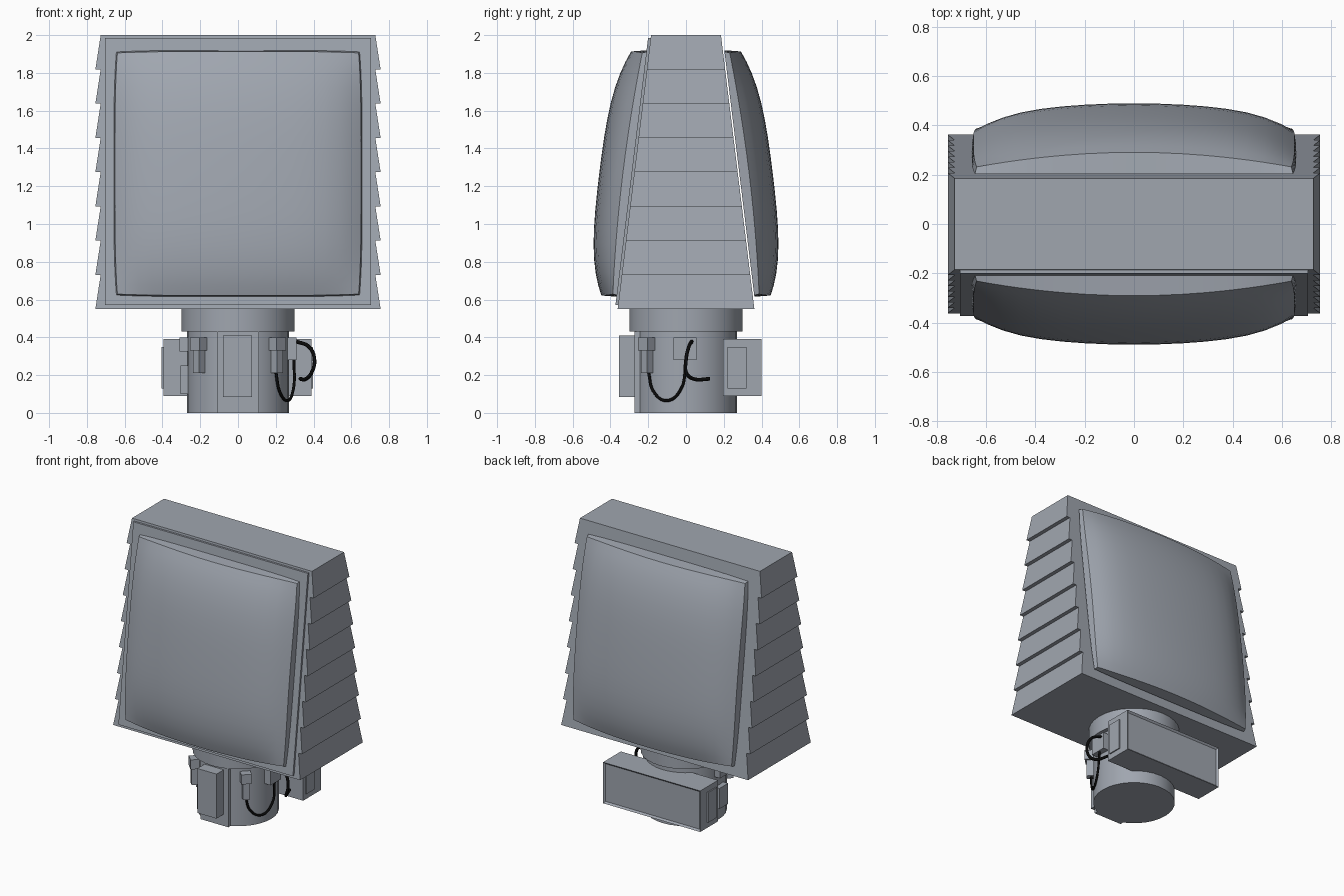
import bpy, bmesh, math
from mathutils import Matrix

if "Cube" in bpy.data.objects:
    bpy.data.objects.remove(bpy.data.objects["Cube"])

def material(name, rgb):
    m = bpy.data.materials.new(name)
    m.diffuse_color = (*rgb, 1)
    m.use_nodes = True
    m.node_tree.nodes["Principled BSDF"].inputs["Base Color"].default_value = m.diffuse_color
    return m

GREY = material("blue_grey_metal", (0.35, 0.38, 0.43))
BLACK = material("black_rubber", (0.003, 0.003, 0.003))

def finish(name, bm, mat=GREY, smooth=False):
    bmesh.ops.recalc_face_normals(bm, faces=bm.faces)
    me = bpy.data.meshes.new(name)
    bm.to_mesh(me)
    bm.free()
    me.materials.append(mat)
    ob = bpy.data.objects.new(name, me)
    bpy.context.collection.objects.link(ob)
    if smooth:
        bpy.ops.object.select_all(action='DESELECT')
        ob.select_set(True)
        bpy.context.view_layer.objects.active = ob
        bpy.ops.object.shade_smooth_by_angle(angle=math.radians(35))
    return ob

def hexa(bm, z0, z1, a, b):
    """Tapered block; a and b are (x0, x1, y0, y1) at the bottom and the top."""
    v = [bm.verts.new((r[i], r[j], z)) for r, z in ((a, z0), (b, z1))
         for i, j in ((0, 2), (1, 2), (1, 3), (0, 3))]
    for f in ((3, 2, 1, 0), (4, 5, 6, 7), (0, 1, 5, 4), (1, 2, 6, 5), (2, 3, 7, 6), (3, 0, 4, 7)):
        bm.faces.new([v[i] for i in f])

def box(name, x, y, z, turn=0, at=(0, 0)):
    bm = bmesh.new()
    hexa(bm, *z, (*x, *y), (*x, *y))
    bm.transform(Matrix.Translation((*at, 0)) @ Matrix.Rotation(turn, 4, 'Z'))
    return finish(name, bm)

def cylinder(name, r, z0, z1, sides=32):
    bm = bmesh.new()
    bmesh.ops.create_cone(bm, cap_ends=True, segments=sides, radius1=r, radius2=r, depth=z1 - z0,
                          matrix=Matrix.Translation((0, 0, (z0 + z1) / 2)))
    return finish(name, bm, smooth=True)

Z0, Z1 = 0.55, 2.0
def half_depth(z):
    return 0.362 - (z - Z0) / (Z1 - Z0) * 0.177

# Head: eight stacked louvre tiers, each flaring towards its bottom
bm = bmesh.new()
step = (Z1 - Z0) / 8
for i in range(8):
    za, zb = Z0 + i * step, Z0 + (i + 1) * step
    da, db = half_depth(za), half_depth(zb)
    hexa(bm, za, zb, (-0.755, 0.755, -da, da), (-0.727, 0.727, -db, db))
finish("louvred_head", bm)

# Raised front panel
bm = bmesh.new()
da, db = half_depth(0.57), half_depth(1.985)
hexa(bm, 0.57, 1.985, (-0.705, 0.705, -da - 0.014, -da + 0.02), (-0.705, 0.705, -db - 0.014, -db + 0.02))
finish("front_panel", bm)

# Cushion-shaped covers, front and back
def cover(name, side, lift):
    bm = bmesh.new()
    bmesh.ops.create_grid(bm, x_segments=16, y_segments=16, size=1)
    rim = [e for e in bm.edges if e.is_boundary]
    skirt = bmesh.ops.extrude_edge_only(bm, edges=rim)["geom"]
    base = {g for g in skirt if isinstance(g, bmesh.types.BMVert)}
    for v in bm.verts:
        u, w = (0.6 * t + 0.4 * math.sin(t * math.pi / 2) for t in v.co.xy)
        h = 0.035 + 0.06 * (1 - u**2) + 0.025 * (1 - w**2) + 0.065 * (1 - u**6) * (1 - w**4)
        grow = 1.0 if v in base else 0.99
        z = 1.2675 + 0.6525 * w * (1 - 0.012 * u**4) * grow
        if v in base:
            h = lift
        v.co = (0.658 * u * (1 - 0.02 * w**4) * grow, side * (half_depth(z) + h), z)
    bmesh.ops.holes_fill(bm, edges=[e for e in bm.edges if e.is_boundary], sides=0)
    finish(name, bm, smooth=True)

cover("front_cover", -1, 0.01)
cover("back_cover", 1, 0.008)

# Neck
cylinder("neck", 0.27, 0, 0.44)
cylinder("neck_collar", 0.30, 0.43, 0.56)
box("front_rail", (-0.112, 0.112), (-0.272, -0.2), (0, 0.43))
box("front_module", (-0.08, 0.075), (-0.355, -0.26), (0.085, 0.41))

# Rear equipment box with a recessed back face and side plates
bm = bmesh.new()
hexa(bm, 0.09, 0.39, (-0.395, 0.39, 0.195, 0.40), (-0.395, 0.39, 0.195, 0.40))
bm.normal_update()
back = [f for f in bm.faces if f.calc_center_median().y > 0.39]
bmesh.ops.inset_region(bm, faces=back, thickness=0.018)
for v in back[0].verts:
    v.co.y -= 0.012
finish("rear_box", bm)
for name, x in (("left", (-0.404, -0.394)), ("right", (0.389, 0.398))):
    box(name + "_box_plate", x, (0.22, 0.32), (0.13, 0.35))

# Connectors around the neck
for name, s in (("left", -1), ("right", 1)):
    turn, at = s * math.pi / 4, (s * 0.205, -0.205)
    box(name + "_socket", (-0.035, 0.035), (-0.035, 0.035), (0.33, 0.40), turn, at)
    box(name + "_plug", (-0.022, 0.022), (-0.025, 0.025), (0.21, 0.34), turn, at)
box("right_side_connector", (0.25, 0.31), (-0.065, 0.055), (0.28, 0.40))
box("left_side_connector", (-0.31, -0.25), (-0.05, 0.05), (0.325, 0.40))
box("left_side_block", (-0.305, -0.25), (-0.05, 0.05), (0.10, 0.25))

# Cables
def cable(name, pts, r):
    cu = bpy.data.curves.new(name, 'CURVE')
    cu.dimensions = '3D'
    cu.bevel_depth, cu.bevel_resolution, cu.resolution_u = r, 2, 8
    cu.use_fill_caps = True
    sp = cu.splines.new('BEZIER')
    sp.bezier_points.add(len(pts) - 1)
    for p, co in zip(sp.bezier_points, pts):
        p.co = co
        p.handle_left_type = p.handle_right_type = 'AUTO'
    cu.materials.append(BLACK)
    bpy.context.collection.objects.link(bpy.data.objects.new(name, cu))

cable("lower_cable", [(0.2, -0.2, 0.22), (0.222, -0.17, 0.11), (0.262, -0.1, 0.065),
                      (0.292, -0.03, 0.12), (0.297, 0, 0.285)], 0.008)
cable("side_cable", [(0.31, 0.03, 0.378), (0.375, 0.015, 0.35), (0.405, 0, 0.28),
                     (0.388, 0.003, 0.21), (0.36, 0.04, 0.18), (0.33, 0.125, 0.18)], 0.01)
